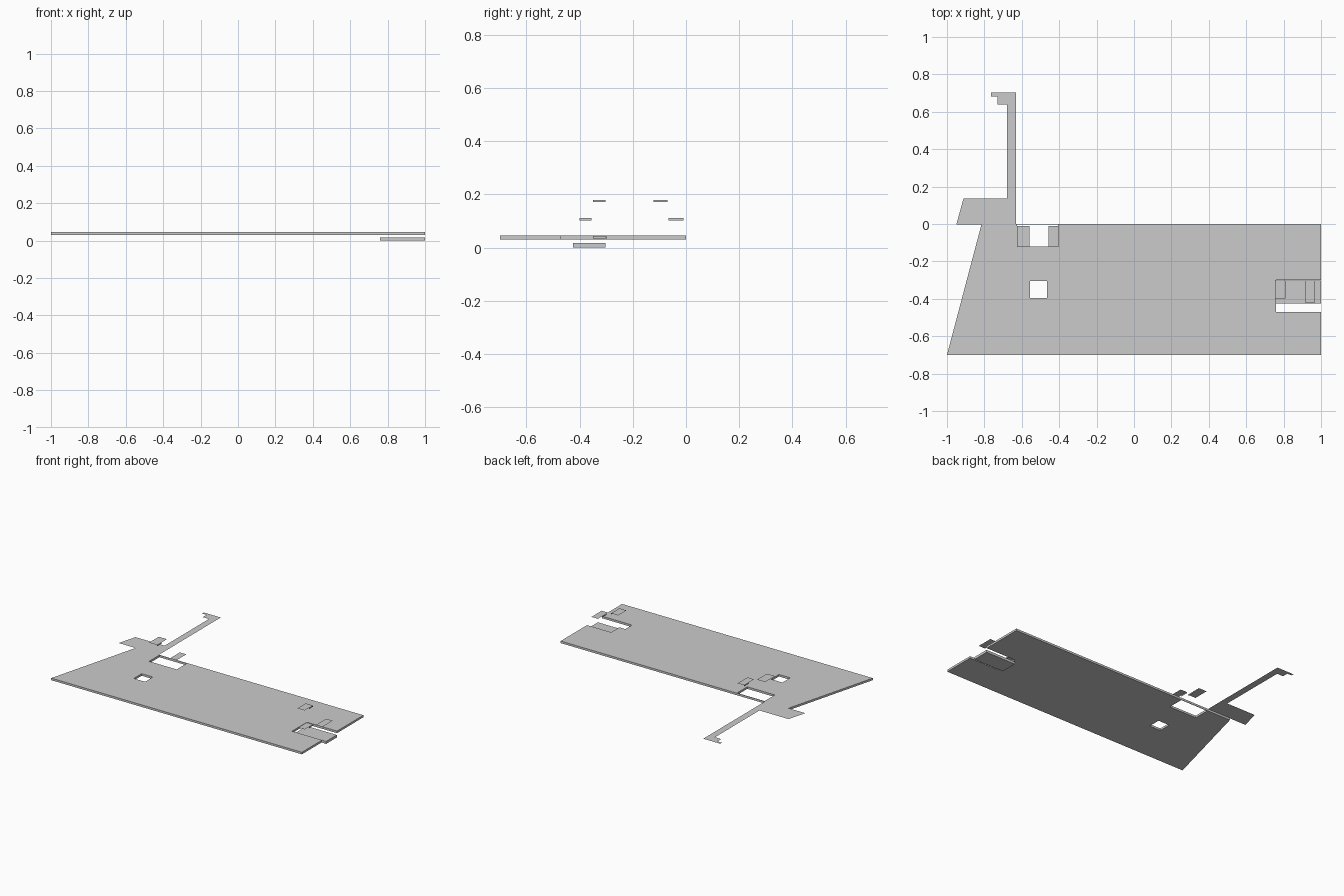
import bpy, bmesh

if "Cube" in bpy.data.objects:
    bpy.data.objects.remove(bpy.data.objects["Cube"])


def rect(x0, x1, y0, y1):
    return [(x0, y0), (x1, y0), (x1, y1), (x0, y1)]


def finish(name, bm):
    me = bpy.data.meshes.new(name)
    bm.to_mesh(me)
    bm.free()
    ob = bpy.data.objects.new(name, me)
    bpy.context.collection.objects.link(ob)
    return ob


def slab(name, loops, z0, z1=None):
    """Fill an outline (plus hole loops) at z0; give it thickness up to z1."""
    bm = bmesh.new()
    edges = []
    for loop in loops:
        vs = [bm.verts.new((x, y, z0)) for x, y in loop]
        edges += [bm.edges.new((vs[i - 1], vs[i])) for i in range(len(vs))]
    bmesh.ops.triangle_fill(bm, edges=edges, use_beauty=True, normal=(0, 0, 1))
    bmesh.ops.dissolve_degenerate(bm, dist=1e-6, edges=bm.edges[:])
    if z1 is not None:
        res = bmesh.ops.extrude_face_region(bm, geom=bm.faces[:], use_keep_orig=True)
        moved = [g for g in res["geom"] if isinstance(g, bmesh.types.BMVert)]
        bmesh.ops.translate(bm, verts=moved, vec=(0, 0, z1 - z0))
        bmesh.ops.recalc_face_normals(bm, faces=bm.faces[:])
    else:
        for f in bm.faces:
            if f.normal.z < 0:
                f.normal_flip()
    return finish(name, bm)


def tab(name, x0, x1, y0, y1, z, lip_right, ly0, ly1):
    """Thin downward-facing flap with a short lip hanging from one side."""
    bm = bmesh.new()
    top = [bm.verts.new((x, y, z)) for x, y in rect(x0, x1, y0, y1)]
    bm.faces.new(reversed(top))
    lx = x1 if lip_right else x0
    lip = [bm.verts.new((lx, y, zz)) for y, zz in
           rect(ly0, ly1, z - 0.009, z)]
    bm.faces.new(lip if lip_right else list(reversed(lip)))
    return finish(name, bm)


# Main plate: slanted left end, slot on the right, two rectangular openings
outline = [(-1, -0.7), (1, -0.7), (1, -0.47), (0.76, -0.47), (0.76, -0.3),
           (1, -0.3), (1, 0), (-0.815, 0)]
slab("main_plate",
     [outline, rect(-0.625, -0.405, -0.12, -0.004),
      rect(-0.555, -0.465, -0.395, -0.305)], 0.03, 0.045)

# Thin sheet arm with hooked end behind the plate
slab("hooked_arm",
     [[(-0.95, -0.003), (-0.815, -0.003), (-0.63, 0), (-0.63, 0.703),
       (-0.765, 0.703), (-0.765, 0.683), (-0.73, 0.683), (-0.73, 0.64),
       (-0.68, 0.64), (-0.68, 0.135), (-0.912, 0.135)]], 0.045)

# Lower block under the slot
slab("lower_block", [rect(0.76, 1, -0.424, -0.302)], 0, 0.018)

# Floating flaps above the rear opening and the slot
tab("rear_upper_flap", -0.625, -0.56, -0.122, -0.01, 0.18, True, -0.122, -0.07)
tab("rear_lower_flap", -0.457, -0.405, -0.122, -0.01, 0.112, False, -0.065, -0.01)
tab("slot_upper_flap", 0.753, 0.81, -0.397, -0.303, 0.18, True, -0.35, -0.303)
tab("slot_middle_flap", 0.915, 0.967, -0.42, -0.303, 0.112, False, -0.4, -0.355)
tab("slot_low_flap", 0.753, 0.81, -0.397, -0.303, 0.043, True, -0.35, -0.303)
